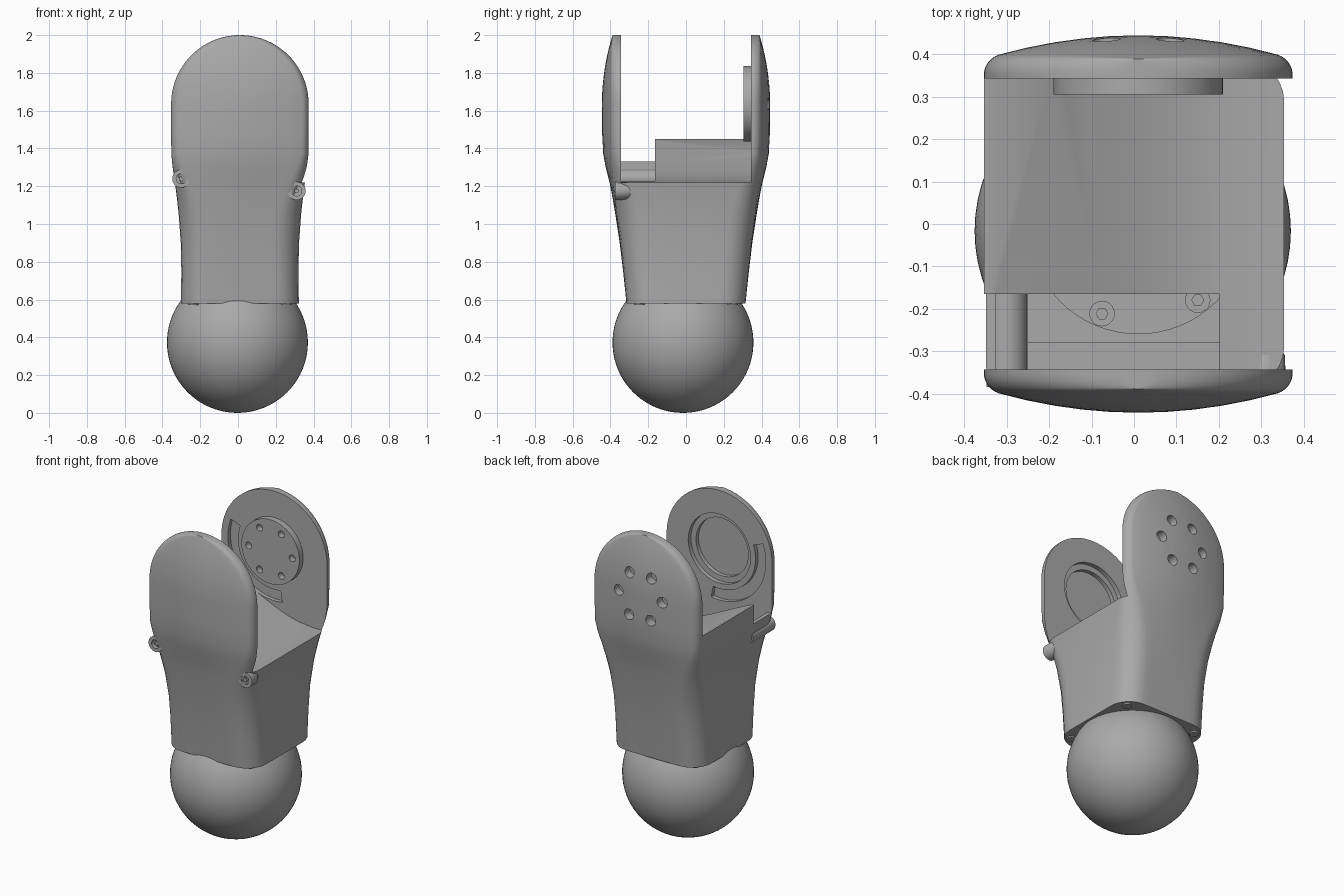
import bpy, bmesh, math
from mathutils import Matrix

if "Cube" in bpy.data.objects:
    bpy.data.objects.remove(bpy.data.objects["Cube"])

grey = bpy.data.materials.new("plain_grey")
grey.use_nodes = True
grey.diffuse_color = (0.4, 0.4, 0.4, 1)
grey.node_tree.nodes["Principled BSDF"].inputs["Base Color"].default_value = (0.4, 0.4, 0.4, 1)

CX, HUB_Z, R = 0.01, 1.636, 0.364   # hub axis and fork radius
GAP = 0.343                         # half of the space between the fork plates


def finish(name, bm):
    bmesh.ops.recalc_face_normals(bm, faces=bm.faces)
    mesh = bpy.data.meshes.new(name)
    bm.to_mesh(mesh)
    bm.free()
    mesh.materials.append(grey)
    obj = bpy.data.objects.new(name, mesh)
    bpy.context.collection.objects.link(obj)
    return obj


def loft(name, rings):
    bm = bmesh.new()
    rows = [[bm.verts.new(p) for p in ring] for ring in rings]
    n = len(rows[0])
    for a, b in zip(rows, rows[1:]):
        for i in range(n):
            j = (i + 1) % n
            bm.faces.new((a[i], a[j], b[j], b[i]))
    bm.faces.new(rows[0][::-1])
    bm.faces.new(rows[-1])
    return finish(name, bm)


def prism(name, outline, y0, y1):
    return loft(name, [[(x, y, z) for x, z in outline] for y in (y0, y1)])


def box(name, x0, x1, y0, y1, z0, z1):
    return prism(name, [(x0, z0), (x1, z0), (x1, z1), (x0, z1)], y0, y1)


def circle(x, z, r, n=48):
    return [(x + r * math.cos(math.tau * i / n), z + r * math.sin(math.tau * i / n)) for i in range(n)]


def rod(name, x, z, r, y0, y1, n=48):
    return prism(name, circle(x, z, r, n), y0, y1)


def upright(name, x, y, r, z0, z1, n=48):
    return loft(name, [[(px, py, z) for px, py in circle(x, y, r, n)] for z in (z0, z1)])


def carve(obj, cutters):
    bpy.context.view_layer.objects.active = obj
    for c in cutters:
        c.hide_render = True
        mod = obj.modifiers.new("cut", "BOOLEAN")
        mod.operation, mod.solver, mod.object = "DIFFERENCE", "EXACT", c
        bpy.ops.object.modifier_apply(modifier=mod.name)
        bpy.data.objects.remove(c)


def section(z, w, depth, crown, r):
    """Rounded rectangle whose front and back bulge outward."""
    r = min(r, w * 0.9)
    edge = depth - crown
    half = [(w - r + r * math.cos(a), edge - r + r * math.sin(a))
            for a in (math.pi / 2 * i / 6 for i in range(7))]
    half += [((w - r) * (1 - i / 5), edge) for i in range(1, 5)]
    half = half + [(0, edge)] + [(-x, y) for x, y in reversed(half)]
    half = [(x, y + crown * (1 - (x / w) ** 2)) for x, y in half]
    return [(CX + x, y, z) for x, y in half] + [(CX - x, -y, z) for x, y in half]


# Shank and fork: one outer skin, flared upward and ending in round plates
levels = [(0.58, 0.312, 0.315, 0.002, 0.13), (0.75, 0.31, 0.333, 0.006, 0.13),
          (0.9, 0.313, 0.351, 0.012, 0.13), (1.05, 0.324, 0.374, 0.02, 0.12),
          (1.15, 0.335, 0.391, 0.026, 0.1), (1.22, 0.344, 0.405, 0.033, 0.08),
          (1.3, 0.356, 0.425, 0.044, 0.055), (1.37, 0.363, 0.438, 0.052, 0.038),
          (1.48, R, 0.444, 0.056, 0.035)]
for i in range(19):
    a = math.radians(86.5 * i / 18)
    c = math.cos(a)
    levels.append((HUB_Z + R * math.sin(a), R * c, 0.389 + 0.056 * c * c, 0.056 * c * c, 0.035))
shank = loft("shank_and_fork", [section(*v) for v in levels])

# Fork opening above the curved ramp
ramp = [(-0.6, 1.45), (-0.34, 1.45), (-0.2, 1.385), (-0.08, 1.325), (0.02, 1.28), (0.1, 1.25),
        (0.18, 1.23), (0.28, 1.22), (0.6, 1.22), (0.6, 2.2), (-0.6, 2.2)]
cutters = [prism("fork_gap", ramp, -GAP, GAP),
           box("front_opening", -0.25, 0.2, -GAP, -0.165, 1.15, 1.7),
           box("tube_trough", -0.325, -0.2, -GAP, -0.165, 1.22, 1.7),
           box("wall_trim", -0.6, -0.3, -GAP, -0.165, 1.33, 1.7),
           box("inner_cavity", -0.26, 0.26, -0.28, 0.28, 0.76, 1.17)]

# Curved cable slots in both inner faces
arc = [math.radians(160 + 6 * i) for i in range(21)]
slot = [(CX + 0.32 * math.cos(a), HUB_Z + 0.32 * math.sin(a)) for a in arc]
slot += [(CX + 0.25 * math.cos(a), HUB_Z + 0.25 * math.sin(a)) for a in reversed(arc)]
cutters += [prism("back_slot", slot, 0.3, GAP + 0.025), prism("front_slot", slot, -GAP - 0.025, -0.3)]

# Stepped bearing seat in the front plate
cutters += [rod("seat_wide", CX, HUB_Z, 0.215, -0.37, -0.3), rod("seat_deep", CX, HUB_Z, 0.18, -0.395, -0.3)]

# Six bolt holes in the back plate
bolts = circle(CX, HUB_Z, 0.15, 6)
cutters += [rod("bolt_hole", x, z, 0.033, 0.385, 0.6, 20) for x, z in bolts]
carve(shank, cutters)

# Hub disc on the back plate's inner face
hub = rod("hub_disc", CX, HUB_Z, 0.2, 0.305, 0.36, 64)
carve(hub, [rod("hub_hole", x, z, 0.021, 0.2, 0.345, 16) for x, z in bolts])

# Ball foot
bm = bmesh.new()
bmesh.ops.create_uvsphere(bm, u_segments=64, v_segments=40, radius=0.373,
                          matrix=Matrix.Translation((-0.003, -0.016, 0.373)))
ball = finish("ball_foot", bm)
parts = [shank, hub, ball]

# Mounting disc and its screws on the cavity floor
parts.append(upright("mounting_disc", 0.01, 0, 0.26, 0.74, 0.79, 64))
for i in range(6):
    a = math.radians(-52 + 60 * i)
    x, y = 0.01 + 0.228 * math.cos(a), 0.228 * math.sin(a)
    screw = upright("floor_screw", x, y, 0.03, 0.78, 0.805, 20)
    carve(screw, [upright("socket", x, y, 0.014, 0.79, 0.9, 6)])
    parts.append(screw)

# Small screws under the four bottom corners
for sx in (-1, 1):
    for sy in (-1, 1):
        parts.append(upright("corner_screw", CX + sx * 0.247, sy * 0.247, 0.028, 0.572, 0.6, 20))

# Hinge screw tubes at the front: a long one and a short tapered one
long_tube = rod("right_screw_tube", -0.3, 1.24, 0.048, -0.385, -0.165, 32)
short_tube = loft("left_screw_tube", [[(x, y, z) for x, z in circle(0.31, 1.175, r, 32)]
                                      for y, r in ((-0.375, 0.048), (-0.31, 0.046), (-0.26, 0.015))])
for tube, x, z in ((long_tube, -0.3, 1.24), (short_tube, 0.31, 1.175)):
    carve(tube, [rod("bore", x, z, 0.027, -0.6, -0.36, 24)])
    parts.append(tube)
    parts.append(rod("screw_head_core", x, z, 0.013, -0.375, -0.35, 6))

# Smooth shading with crisp edges
bpy.ops.object.select_all(action="DESELECT")
for p in parts:
    p.select_set(True)
bpy.context.view_layer.objects.active = shank
bpy.ops.object.shade_smooth_by_angle(angle=math.radians(30))
